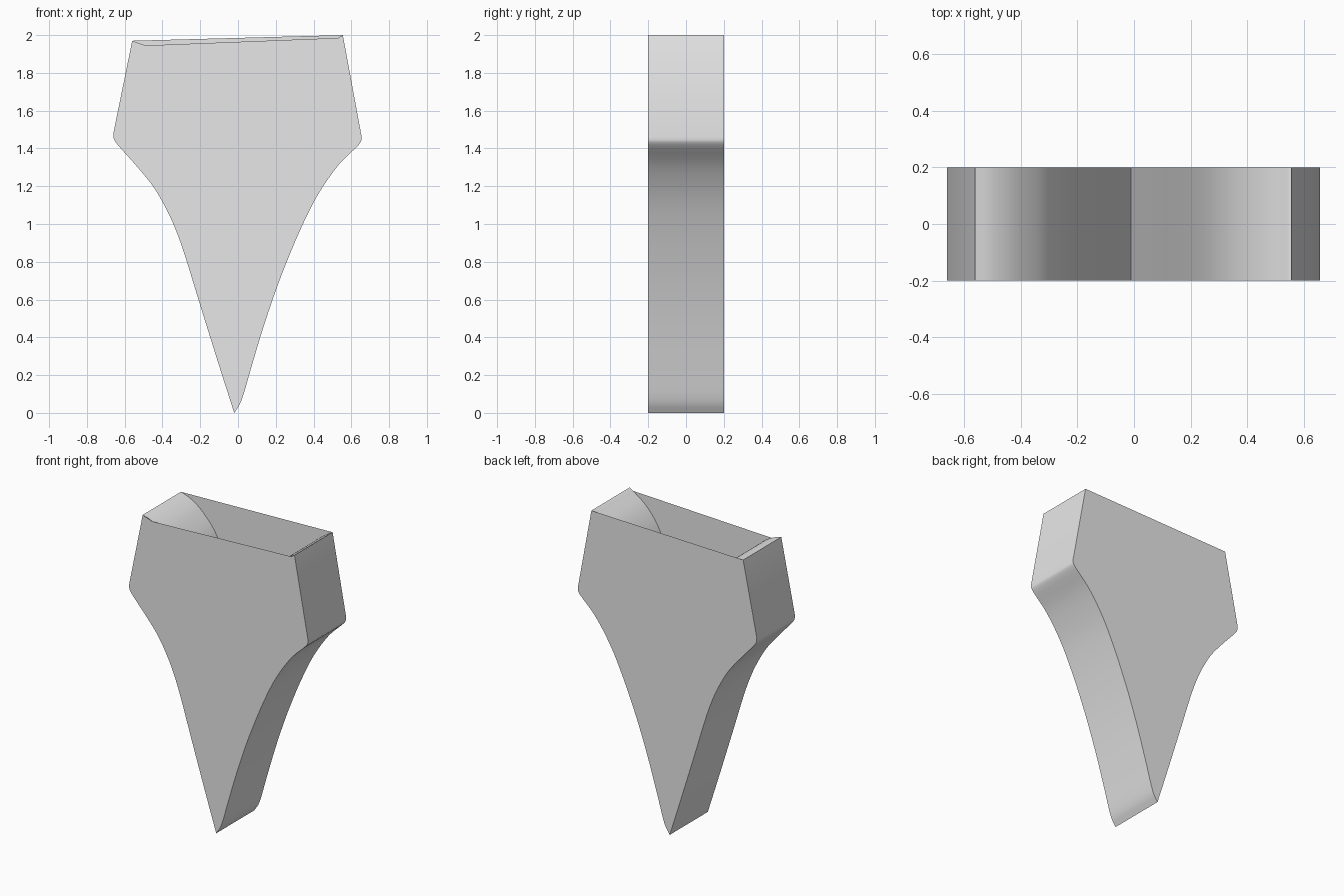
import bpy
import bmesh
import math
from mathutils import Vector

if "Cube" in bpy.data.objects:
    bpy.data.objects.remove(bpy.data.objects["Cube"], do_unlink=True)

HALF_DEPTH = 0.2

# Single plain grey material
grey = bpy.data.materials.new("plain grey")
grey.use_nodes = True
grey.diffuse_color = (0.8, 0.8, 0.8, 1)
grey.node_tree.nodes["Principled BSDF"].inputs["Base Color"].default_value = (0.8, 0.8, 0.8, 1)


def smooth_path(points, steps=4):
    """Pass a Catmull-Rom curve through a few (x, z) points."""
    p = [Vector(q) for q in points]
    p = [2 * p[0] - p[1]] + p + [2 * p[-1] - p[-2]]
    path = []
    for a, b, c, d in zip(p, p[1:], p[2:], p[3:]):
        for i in range(steps):
            t = i / steps
            path.append(0.5 * (2 * b + (c - a) * t + (2 * a - 5 * b + 4 * c - d) * t ** 2
                               + (3 * b - a - 3 * c + d) * t ** 3))
    return path + [p[-2]]


def row(bm, path, y):
    return [bm.verts.new((x, y, z)) for x, z in path]


def strip(bm, front, back):
    for i in range(len(front) - 1):
        bm.faces.new((front[i], front[i + 1], back[i + 1], back[i]))


def finish(bm, name):
    mesh = bpy.data.meshes.new(name)
    bm.normal_update()
    bm.to_mesh(mesh)
    bm.free()
    mesh.materials.append(grey)
    obj = bpy.data.objects.new(name, mesh)
    bpy.context.collection.objects.link(obj)
    bpy.ops.object.select_all(action="DESELECT")
    obj.select_set(True)
    bpy.context.view_layer.objects.active = obj
    bpy.ops.object.shade_smooth_by_angle(angle=math.radians(40))
    return obj


# Key points of the rim, tip and scoop
left_rim, right_rim, tip = (-0.56, 1.97), (0.555, 2.0), (-0.02, 0)
left_notch, right_notch = (-0.49, 1.945), (0.53, 1.985)

# Outer wall: down the left side, round the tip, up the right side
left_side = smooth_path([(-0.66, 1.48), (-0.655, 1.445), (-0.62, 1.40), (-0.54, 1.31),
                         (-0.45, 1.20), (-0.38, 1.08), (-0.33, 0.97), (-0.28, 0.83),
                         (-0.2, 0.57), (-0.1, 0.25), tip])
right_side = smooth_path([tip, (0.02, 0.07), (0.07, 0.24), (0.13, 0.44), (0.19, 0.62),
                          (0.25, 0.78), (0.33, 0.97), (0.42, 1.15), (0.53, 1.31),
                          (0.64, 1.42), (0.655, 1.46)])
outline = [left_rim] + left_side + right_side[1:] + [right_rim]

bm = bmesh.new()
front = row(bm, outline, -HALF_DEPTH)
back = row(bm, outline, HALF_DEPTH)
strip(bm, back, front)

# Front plate dips along the rim; back plate runs straight across
notch = row(bm, [right_notch, left_notch], -HALF_DEPTH)
bm.faces.new(front + notch)
bm.faces.new(back[::-1])
finish(bm, "tapered_body")

# Curved inner walls dropping from both rims to a crease near the tip
crease = (-0.01, 0.05)
inner_left = smooth_path([left_rim, left_notch, (-0.40, 1.88), (-0.29, 1.74),
                          (-0.22, 1.5), (-0.14, 1.0), (-0.07, 0.5), crease])
inner_right = smooth_path([crease, (0.07, 0.5), (0.15, 1.0), (0.24, 1.5),
                           (0.32, 1.75), (0.42, 1.9), right_notch, right_rim])
scoop = inner_left + inner_right[1:]
bm = bmesh.new()
strip(bm, row(bm, scoop, -HALF_DEPTH), row(bm, scoop, HALF_DEPTH))
finish(bm, "inner_scoop")
